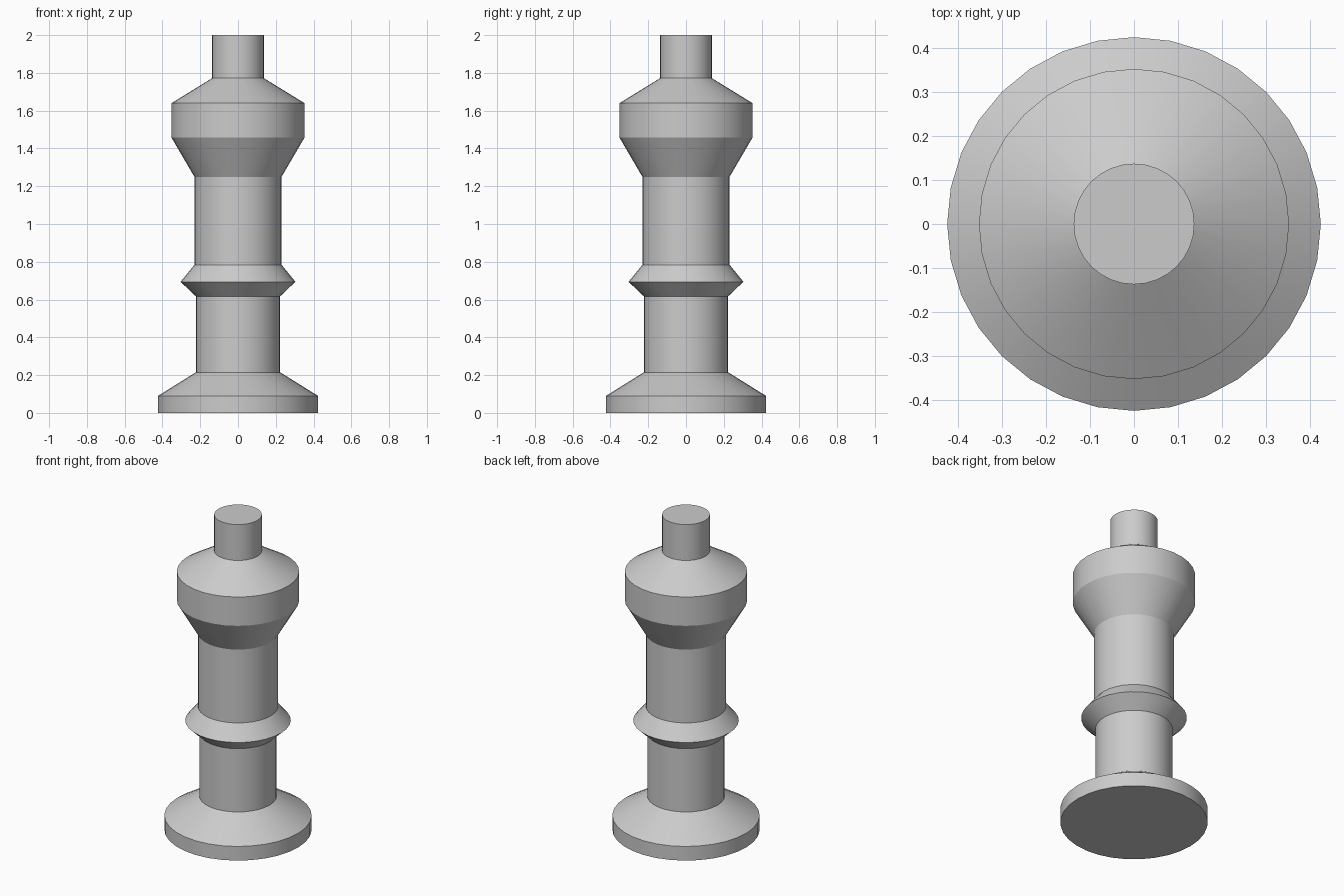
import bpy, bmesh
from math import cos, sin, tau, radians

if "Cube" in bpy.data.objects:
    bpy.data.objects.remove(bpy.data.objects["Cube"])

SIDES = 32

# (radius, height) outline from the foot up to the stem
PROFILE = [
    (0.424, 0.0), (0.424, 0.09),      # foot disc
    (0.223, 0.215), (0.223, 0.617),   # foot slope, lower shaft
    (0.304, 0.694), (0.231, 0.784),   # pointed collar
    (0.231, 1.25),                    # upper shaft
    (0.352, 1.457), (0.352, 1.64),    # flared head
    (0.137, 1.772), (0.137, 2.0),     # head slope, top stem
]


def lathe(name, profile):
    """Revolve a profile about z and cap both ends."""
    bm = bmesh.new()
    rings = [[bm.verts.new((r * cos(tau * i / SIDES), r * sin(tau * i / SIDES), z))
              for i in range(SIDES)] for r, z in profile]
    for low, high in zip(rings, rings[1:]):
        for i in range(SIDES):
            j = (i + 1) % SIDES
            bm.faces.new((low[i], low[j], high[j], high[i]))
    bm.faces.new(rings[0][::-1])
    bm.faces.new(rings[-1])
    mesh = bpy.data.meshes.new(name)
    bm.to_mesh(mesh)
    bm.free()
    obj = bpy.data.objects.new(name, mesh)
    bpy.context.collection.objects.link(obj)
    return obj


# Turned post, smooth around with crisp ring edges
post = lathe("turned_post", PROFILE)
bpy.context.view_layer.objects.active = post
post.select_set(True)
bpy.ops.object.shade_smooth_by_angle(angle=radians(20))
